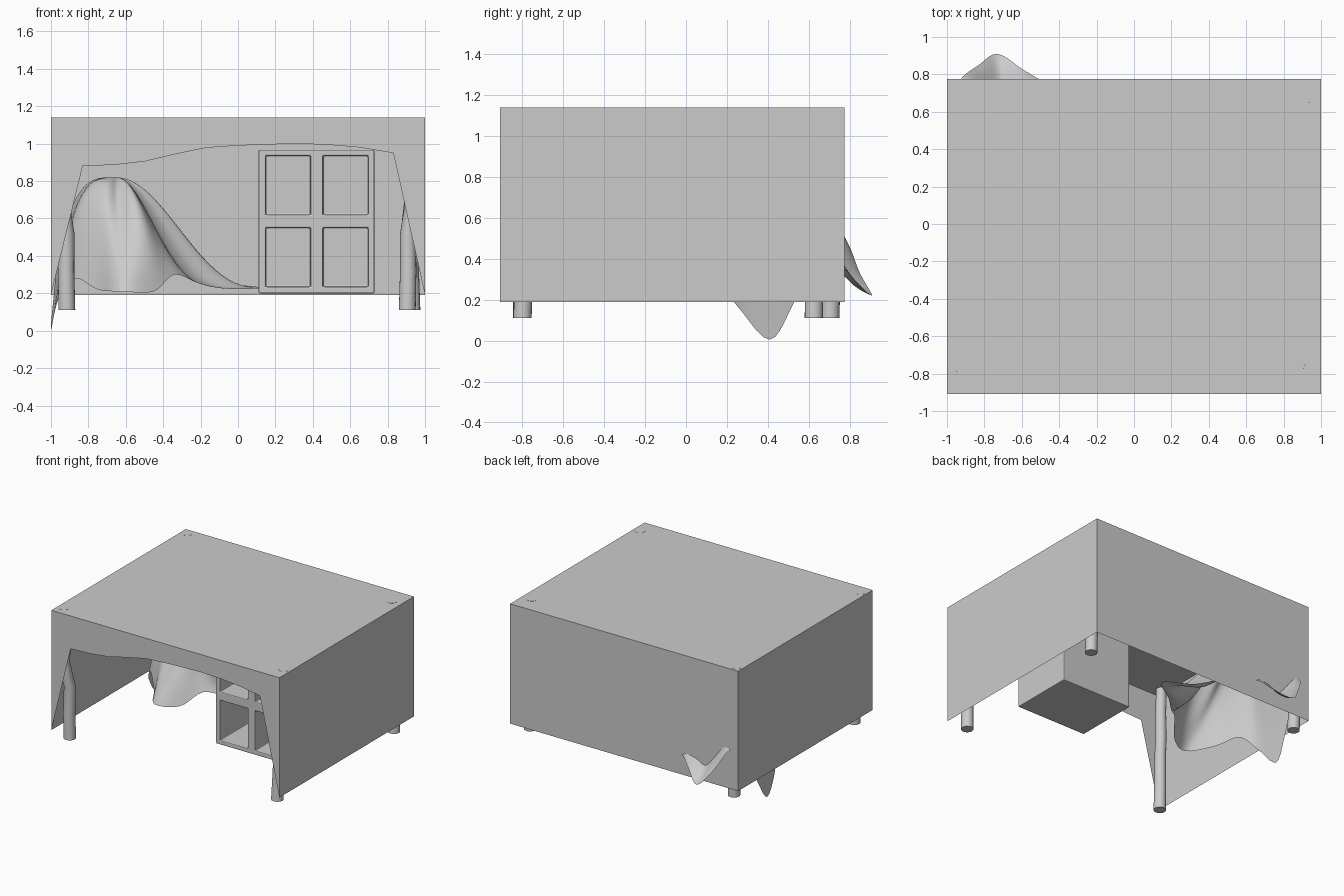
import bpy, bmesh, math
from mathutils import Vector

if "Cube" in bpy.data.objects:
    bpy.data.objects.remove(bpy.data.objects["Cube"])


def make_object(name, bm, smooth=None):
    bmesh.ops.remove_doubles(bm, verts=bm.verts, dist=1e-5)
    bmesh.ops.recalc_face_normals(bm, faces=bm.faces)
    me = bpy.data.meshes.new(name)
    bm.to_mesh(me)
    bm.free()
    ob = bpy.data.objects.new(name, me)
    bpy.context.collection.objects.link(ob)
    if smooth:
        bpy.ops.object.select_all(action='DESELECT')
        ob.select_set(True)
        bpy.context.view_layer.objects.active = ob
        bpy.ops.object.shade_smooth_by_angle(angle=math.radians(smooth))
    return ob


def face(bm, pts):
    return bm.faces.new([bm.verts.new(p) for p in pts])


# Thin outer shell: open underneath, arched opening in the front
Y0, Y1, Z0, Z1 = -0.91, 0.775, 0.19, 1.14
arch = [(-1, Z0), (-.83, .88), (-.66, .887), (-.5, .905), (-.33, .945), (-.17, .978),
        (0, .99), (.3, 1), (.47, .995), (.65, .98), (.83, .95), (1, Z0)]
bm = bmesh.new()
face(bm, [(-1, Y0, Z1), (1, Y0, Z1), (1, Y1, Z1), (-1, Y1, Z1)])
face(bm, [(-1, Y1, Z0), (1, Y1, Z0), (1, Y1, Z1), (-1, Y1, Z1)])
for x in (-1, 1):
    face(bm, [(x, Y0, Z0), (x, Y1, Z0), (x, Y1, Z1), (x, Y0, Z1)])
for (xa, za), (xb, zb) in zip(arch, arch[1:]):
    face(bm, [(xa, Y0, za), (xb, Y0, zb), (xb, Y0, Z1), (xa, Y0, Z1)])
make_object("shell", bm)

# Four slightly crooked posts
posts = {"front_left": ((-.915, -.8), (-.95, -.825)), "front_right": ((.905, -.8), (.945, -.775)),
         "back_right": ((.93, .625), (.915, .62)), "back_left": ((-.915, .705), (-.95, .72))}
wobble = [(0, 0), (.003, .004), (.012, .012), (-.012, -.012), (.012, .012), (0, 0)]
for name, (a, b) in posts.items():
    bm = bmesh.new()
    rings = []
    for k, (wx, wy) in enumerate(wobble):
        t = k / (len(wobble) - 1)
        cx = a[0] + (b[0] - a[0]) * t - wx * math.copysign(1, a[0])
        cy = a[1] + (b[1] - a[1]) * t + wy
        r = .045 - .007 * t
        rings.append([(cx + r * math.cos(math.tau * i / 20), cy + r * math.sin(math.tau * i / 20),
                       .11 + 1.031 * t) for i in range(20)])
    for lo, hi in zip(rings, rings[1:]):
        for i in range(20):
            j = (i + 1) % 20
            face(bm, [lo[i], lo[j], hi[j], hi[i]])
    face(bm, rings[0])
    face(bm, rings[-1])
    make_object(name + "_post", bm, 40)

# Cubby shelf with a two by two grid of compartments
xs = [.11, .148, .387, .455, .697, .73]
zs = [.2, .235, .55, .62, .935, .967]
yf, yi, yb = -.435, .04, .08
bm = bmesh.new()
for i in range(5):
    for k in range(5):
        q = [(xs[i], zs[k]), (xs[i + 1], zs[k]), (xs[i + 1], zs[k + 1]), (xs[i], zs[k + 1])]
        face(bm, [(x, yb, z) for x, z in q])
        hole = i % 2 and k % 2
        face(bm, [(x, yi if hole else yf, z) for x, z in q])
        for n in range(4):
            p, r = q[n], q[(n + 1) % 4]
            if hole:
                face(bm, [(p[0], yf, p[1]), (r[0], yf, r[1]), (r[0], yi, r[1]), (p[0], yi, p[1])])
            elif (p[0] == r[0] and p[0] in (xs[0], xs[-1])) or (p[1] == r[1] and p[1] in (zs[0], zs[-1])):
                face(bm, [(p[0], yf, p[1]), (r[0], yf, r[1]), (r[0], yb, r[1]), (p[0], yb, p[1])])
shelf = make_object("cubby_shelf", bm)
bev = shelf.modifiers.new("edge_round", 'BEVEL')
bev.width, bev.segments, bev.limit_method = .007, 2, 'ANGLE'

# Draped cloth: peak, rim outline (x, y, z) and how squarely each direction bulges
peak = Vector((-.65, .4, .82))
rim = [(-.62, -.16, .21, .45), (-.75, .02, .22, .9), (-.87, .15, .28, 1), (-.96, .25, .17, 1),
       (-1, .41, .005, 1), (-.985, .53, .19, 1), (-.96, .65, .42, 1), (-.93, .77, .5, .8),
       (-.83, .85, .33, .3), (-.73, .91, .22, .1), (-.6, .83, .29, .3), (-.5, .77, .35, .4),
       (-.3, .66, .33, .2), (-.1, .56, .26, 0), (.13, .47, .23, 0), (-.05, .33, .225, 0),
       (-.2, .18, .25, .1), (-.34, .05, .3, .5), (-.45, -.08, .21, .8)]
rim = [Vector(p) for p in rim]
N, SUB, RAD = len(rim), 5, 22
outline = []
for i in range(N):
    p0, p1, p2, p3 = (rim[(i + d) % N] for d in (-1, 0, 1, 2))
    for s in range(SUB):
        t = s / SUB
        outline.append(.5 * (2 * p1 + (p2 - p0) * t + (2 * p0 - 5 * p1 + 4 * p2 - p3) * t * t
                             + (3 * p1 - p0 - 3 * p2 + p3) * t ** 3))
bm = bmesh.new()
top = bm.verts.new(peak)
prev = None
for k in range(1, RAD + 1):
    t = k / RAD
    ring = []
    for x, y, z, w in outline:
        square = 1 - t ** 3.5
        slope = ((1 + math.cos(math.pi * t)) / 2) ** 1.25
        f = w * square + (1 - w) * slope
        ring.append(bm.verts.new((peak.x + (x - peak.x) * t, peak.y + (y - peak.y) * t,
                                  z + (peak.z - z) * f)))
    for i in range(len(ring)):
        j = (i + 1) % len(ring)
        bm.faces.new([prev[i], ring[i], ring[j], prev[j]] if prev else [top, ring[i], ring[j]])
    prev = ring
make_object("draped_cloth", bm, 80)
